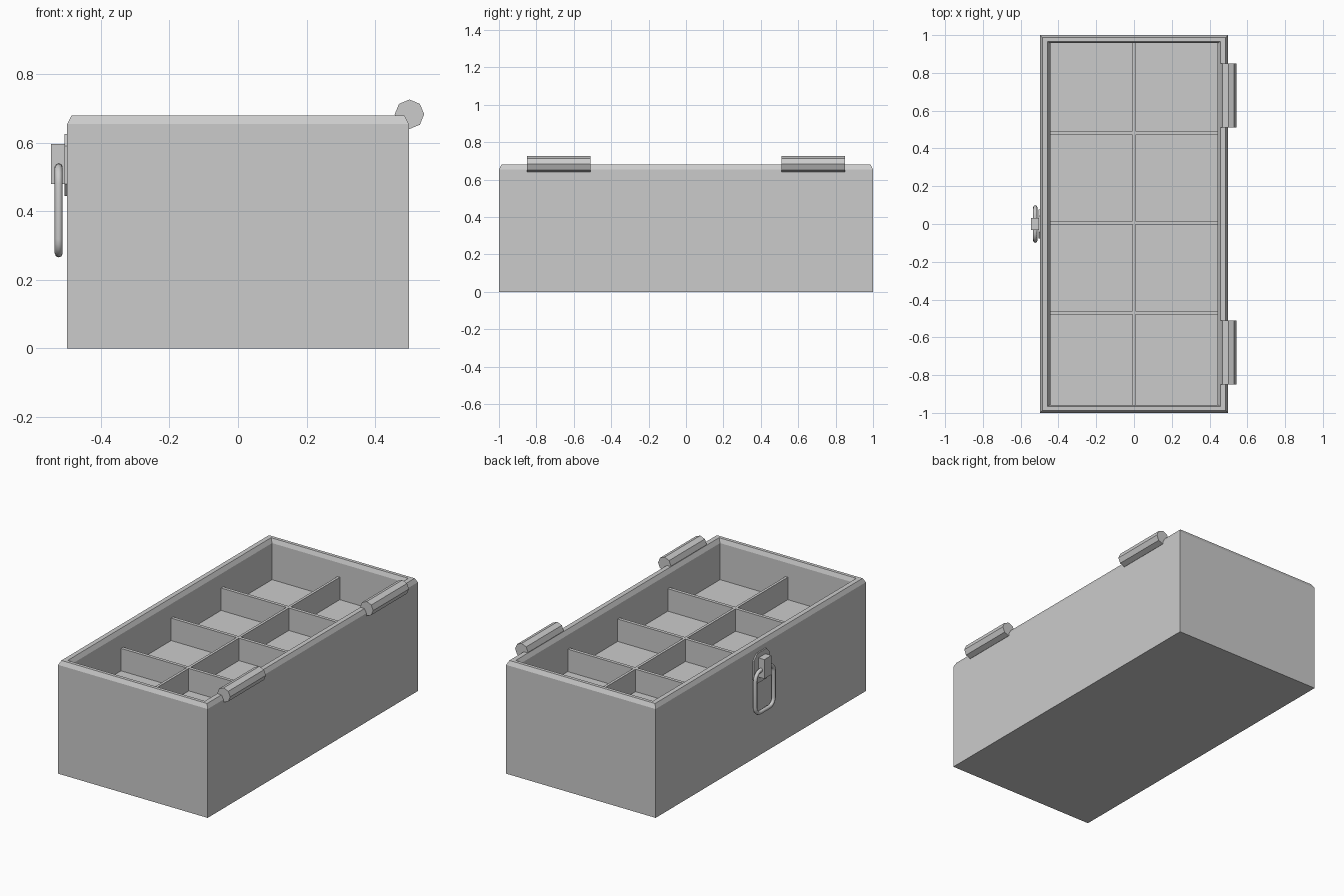
import bpy, bmesh
from math import sin, cos, pi

if "Cube" in bpy.data.objects:
    bpy.data.objects.remove(bpy.data.objects["Cube"])


def finish(name, bm):
    bmesh.ops.recalc_face_normals(bm, faces=bm.faces)
    me = bpy.data.meshes.new(name)
    bm.to_mesh(me)
    bm.free()
    ob = bpy.data.objects.new(name, me)
    bpy.context.collection.objects.link(ob)
    return ob


def loft(name, rings):
    """Skin a stack of equal-length vertex rings and cap both ends."""
    bm = bmesh.new()
    rows = [[bm.verts.new(p) for p in r] for r in rings]
    n = len(rows[0])
    for a, b in zip(rows, rows[1:]):
        for i in range(n):
            j = (i + 1) % n
            bm.faces.new((a[i], a[j], b[j], b[i]))
    bm.faces.new(rows[0][::-1])
    bm.faces.new(rows[-1])
    return finish(name, bm)


def box(name, x0, x1, y0, y1, z0, z1):
    rect = [(x0, y0), (x1, y0), (x1, y1), (x0, y1)]
    return loft(name, [[(x, y, z) for x, y in rect] for z in (z0, z1)])


# Box body: outer wall, chamfered rim, inner wall, raised compartment floor
FLOOR, DIV_TOP = 0.435, 0.57
profile = [(0.498, 1.0, 0), (0.498, 1.0, 0.655), (0.485, 0.987, 0.68),
           (0.457, 0.967, 0.68), (0.443, 0.957, 0.655), (0.443, 0.957, FLOOR)]
loft("box_body", [[(-x, -y, z), (x, -y, z), (x, y, z), (-x, y, z)] for x, y, z in profile])

# Dividers: one long, three across
box("long_divider", -0.008, 0.008, -0.957, 0.957, FLOOR - 0.01, DIV_TOP)
for i, y in enumerate((-0.47, 0.007, 0.482)):
    box(f"cross_divider_{i + 1}", -0.443, 0.443, y - 0.01, y + 0.01, FLOOR - 0.01, DIV_TOP)

# Octagonal hinge barrels along the right rim
for side, y0, y1 in (("front", -0.85, -0.51), ("back", 0.51, 0.85)):
    loft(f"hinge_{side}", [[(0.5 + 0.043 * cos(k * pi / 4), y, 0.683 + 0.043 * sin(k * pi / 4))
                            for k in range(8)] for y in (y0, y1)])

# Latch plate with cut corners, on the left wall
h, w, c, zc = 0.09, 0.078, 0.035, 0.535
octagon = [(w, h - c), (w - c, h), (c - w, h), (-w, h - c),
           (-w, c - h), (c - w, -h), (w - c, -h), (w, c - h)]
loft("latch_plate", [[(x, y, zc + z) for y, z in octagon] for x in (-0.506, -0.496)])

# Latch block holding the pull ring
box("latch_block", -0.545, -0.503, -0.033, 0.033, 0.48, 0.596)

# Pull ring: rounded loop hanging from the block
points = []
for yc, z, r, start in ((0.04, 0.48, 0.048, 0), (-0.04, 0.48, 0.048, 1),
                        (-0.045, 0.32, 0.043, 2), (0.045, 0.32, 0.043, 3)):
    for k in range(6):
        a = (start + k / 5) * pi / 2
        points.append((-0.523, yc + r * cos(a), z + r * sin(a)))
cu = bpy.data.curves.new("pull_ring", 'CURVE')
cu.dimensions = '3D'
sp = cu.splines.new('POLY')
sp.points.add(len(points) - 1)
for p, co in zip(sp.points, points):
    p.co = (*co, 1)
sp.use_cyclic_u = True
cu.bevel_depth = 0.0115
cu.bevel_resolution = 2
bpy.context.collection.objects.link(bpy.data.objects.new("pull_ring", cu))
